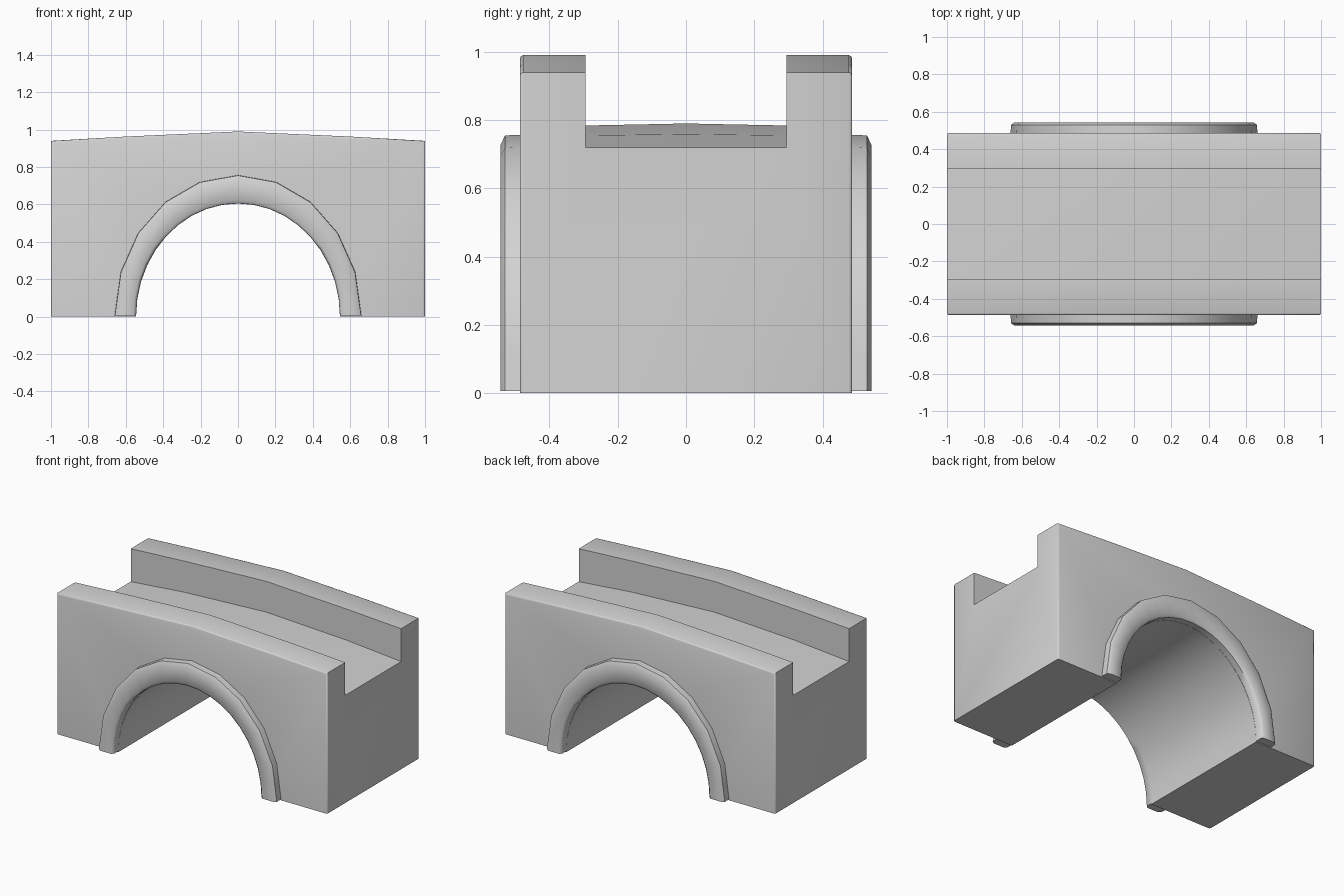
import bpy, bmesh, math

if "Cube" in bpy.data.objects:
    bpy.data.objects.remove(bpy.data.objects["Cube"])

stone = bpy.data.materials.new("pale grey stone")
stone.diffuse_color = (0.65, 0.65, 0.65, 1)
stone.use_nodes = True
stone.node_tree.nodes["Principled BSDF"].inputs["Base Color"].default_value = stone.diffuse_color


def finish(bm, name, angle):
    bmesh.ops.recalc_face_normals(bm, faces=bm.faces[:])
    me = bpy.data.meshes.new(name)
    bm.to_mesh(me)
    bm.free()
    ob = bpy.data.objects.new(name, me)
    bpy.context.collection.objects.link(ob)
    me.materials.append(stone)
    bpy.ops.object.select_all(action='DESELECT')
    bpy.context.view_layer.objects.active = ob
    ob.select_set(True)
    bpy.ops.object.shade_smooth_by_angle(angle=math.radians(angle))
    return ob


N = 20


def ellipse(a, b):
    return [(-a * math.cos(math.pi * i / N), b * math.sin(math.pi * i / N)) for i in range(N + 1)]


def coarse(a, b):
    # half as many sides: odd points sit on the chord
    p = ellipse(a, b)
    for i in range(1, N, 2):
        p[i] = ((p[i-1][0] + p[i+1][0]) / 2, (p[i-1][1] + p[i+1][1]) / 2)
    return p


INNER = ellipse(0.545, 0.605)
W, P = 0.487, 0.295

# bridge body: stations of (x, parapet top, deck height, deck camber)
stations = [(-1, .94, .72, 0), (-.6, .963, .755, .004), (0, .99, .784, .006),
            (.6, .963, .755, .004), (1, .94, .72, 0)]
bm = bmesh.new()
V = bm.verts.new
rows = []
for x, t, d, c in stations:
    rows.append([V((x, y, z)) for y, z in
                 ((-W, t), (-P, t), (-P, d), (0, d + c), (P, d), (P, t), (W, t))])
for a, b in zip(rows, rows[1:]):
    for k in range(6):
        bm.faces.new((a[k], a[k+1], b[k+1], b[k]))
arch, feet = {}, {}
for s, k in ((-1, 0), (1, 6)):
    arch[s] = [V((x, s * W, z)) for x, z in INNER]
    feet[s] = [V((-1, s * W, 0)), V((1, s * W, 0))]
    bm.faces.new([feet[s][0]] + arch[s] + [feet[s][1]] + [r[k] for r in reversed(rows)])
for i in range(N):
    bm.faces.new((arch[-1][i], arch[-1][i+1], arch[1][i+1], arch[1][i]))
for e in (0, -1):
    bm.faces.new([feet[-1][e]] + rows[e] + [feet[1][e]])
    bm.faces.new((feet[-1][e], arch[-1][e], arch[1][e], feet[1][e]))
bmesh.ops.recalc_face_normals(bm, faces=bm.faces[:])
# soften the outer parapet edges and the corners
soft = [e for e in bm.edges if all(abs(v.co.y) > .48 for v in e.verts)
        and e.verts[0].co.y * e.verts[1].co.y > 0
        and (all(v.co.z > .9 for v in e.verts)
             or abs(e.verts[0].co.z - e.verts[1].co.z) > .9)]
bmesh.ops.bevel(bm, geom=soft, offset=.01, segments=2, profile=.5, affect='EDGES')
finish(bm, "bridge_body", 50)

# raised arch rings on both faces
for s, name in ((-1, "front_arch_ring"), (1, "back_arch_ring")):
    bm = bmesh.new()
    section = [(INNER, .48), (INNER, .53), (ellipse(.56, .622), .543),
               (coarse(.638, .728), .543), (coarse(.658, .755), .53), (coarse(.66, .757), .48)]
    loops = [[bm.verts.new((x, s * y, z + .006 * (1 - z / .76))) for x, z in pts]
             for pts, y in section]
    for a, b in zip(loops, loops[1:]):
        for i in range(N):
            bm.faces.new((a[i], a[i+1], b[i+1], b[i]))
    for e in (0, -1):
        bm.faces.new([l[e] for l in loops])
    finish(bm, name, 50)
